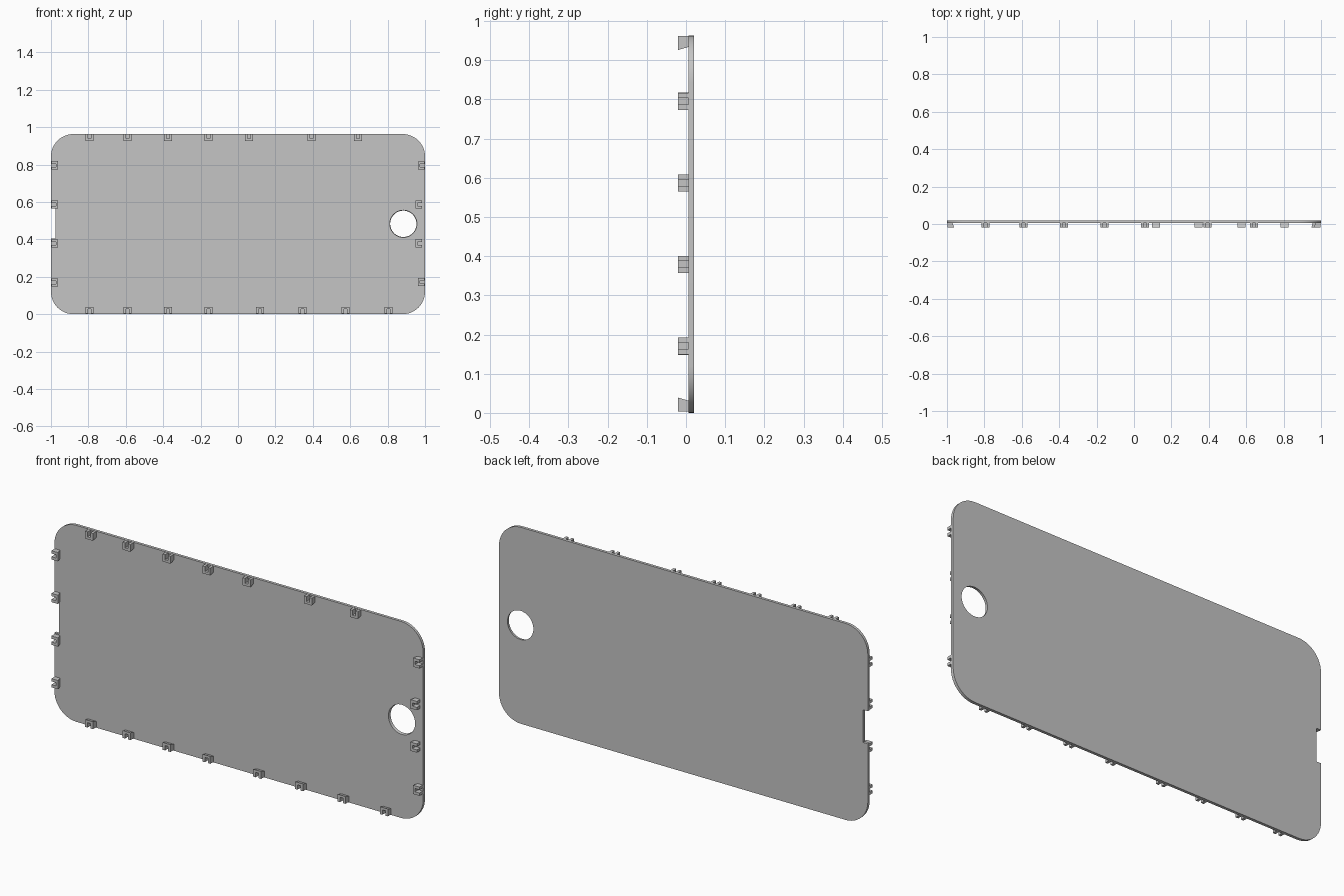
import bpy, bmesh, math
from mathutils import Matrix, Vector

cube = bpy.data.objects.get("Cube")
if cube:
    bpy.data.objects.remove(cube)

HEIGHT, RADIUS = 0.963, 0.12
Y_FRONT, Y_BACK, Y_CLIP = 0.006, 0.02, -0.02

grey = bpy.data.materials.new("light_grey")
grey.use_nodes = True
GREY = (0.56, 0.56, 0.56, 1)
grey.diffuse_color = GREY
grey.node_tree.nodes["Principled BSDF"].inputs["Base Color"].default_value = GREY


def link(name, bm):
    bmesh.ops.recalc_face_normals(bm, faces=bm.faces)
    mesh = bpy.data.meshes.new(name)
    bm.to_mesh(mesh)
    bm.free()
    mesh.materials.append(grey)
    obj = bpy.data.objects.new(name, mesh)
    bpy.context.collection.objects.link(obj)
    return obj


def prism(name, outline, y0, y1):
    """Extrude an x-z outline from y0 to y1."""
    bm = bmesh.new()
    face = bm.faces.new([bm.verts.new((x, y0, z)) for x, z in outline])
    new = bmesh.ops.extrude_face_region(bm, geom=[face])["geom"]
    verts = [v for v in new if isinstance(v, bmesh.types.BMVert)]
    bmesh.ops.translate(bm, verts=verts, vec=(0, y1 - y0, 0))
    return link(name, bm)


# Rounded plate with a shallow notch in its right edge
outline = []
for i, (sx, sz) in enumerate([(1, 1), (-1, 1), (-1, -1), (1, -1)]):
    cx = sx * (1 - RADIUS)
    cz = HEIGHT / 2 + sz * (HEIGHT / 2 - RADIUS)
    for k in range(13):
        a = math.pi / 2 * (i + k / 12)
        outline.append((cx + RADIUS * math.cos(a), cz + RADIUS * math.sin(a)))
    if i == 1:
        outline += [(-1, 0.565), (-0.975, 0.565), (-0.975, 0.405), (-1, 0.405)]
plate = prism("back_plate", outline, Y_FRONT, Y_BACK)

# Round opening, slightly wider at the front
bm = bmesh.new()
bmesh.ops.create_cone(bm, cap_ends=True, segments=64, radius1=0.07, radius2=0.073,
                      depth=Y_BACK - Y_FRONT + 0.004,
                      matrix=Matrix.Translation((0.884, (Y_FRONT + Y_BACK) / 2, 0.483))
                      @ Matrix.Rotation(math.pi / 2, 4, "X"))
cutter = link("opening_cutter", bm)
cutter.hide_render = True
cutter.hide_viewport = True
cut = plate.modifiers.new("opening", "BOOLEAN")
cut.operation = "DIFFERENCE"
cut.solver = "EXACT"
cut.object = cutter

bpy.context.view_layer.objects.active = plate
plate.select_set(True)
bpy.ops.object.shade_smooth_by_angle(angle=math.radians(30))
plate.select_set(False)


# Forked clips, open toward the plate edge, with a sloped inner face
def clip(name, x, z, angle):
    w, s, slot, deep = 0.0215, 0.008, 0.024, 0.036
    shape = [(-w, 0), (-s, 0), (-s, -slot), (s, -slot), (s, 0), (w, 0), (w, -deep), (-w, -deep)]
    obj = prism(name, shape, Y_CLIP, Y_FRONT + 0.001)
    for v in obj.data.vertices:
        if v.co.y > 0 and v.co.z < -0.03:
            v.co.z += 0.008
    obj.data.transform(Matrix.Translation(Vector((x, 0, z))) @ Matrix.Rotation(angle, 4, "Y"))


shared = [-0.794, -0.591, -0.374, -0.158]
for i, x in enumerate(shared + [0.059, 0.393, 0.642]):
    clip(f"top_clip_{i + 1}", x, HEIGHT - 0.001, 0)
for i, x in enumerate(shared + [0.118, 0.345, 0.575, 0.805]):
    clip(f"bottom_clip_{i + 1}", x, 0.003, math.pi)
for i in range(4):
    clip(f"right_clip_{i + 1}", -0.998, 0.169 + 0.209 * i, -math.pi / 2)
    inset = 0.016 if i in (1, 2) else 0.002
    clip(f"left_clip_{i + 1}", 1 - inset, 0.171 + 0.208 * i, math.pi / 2)
